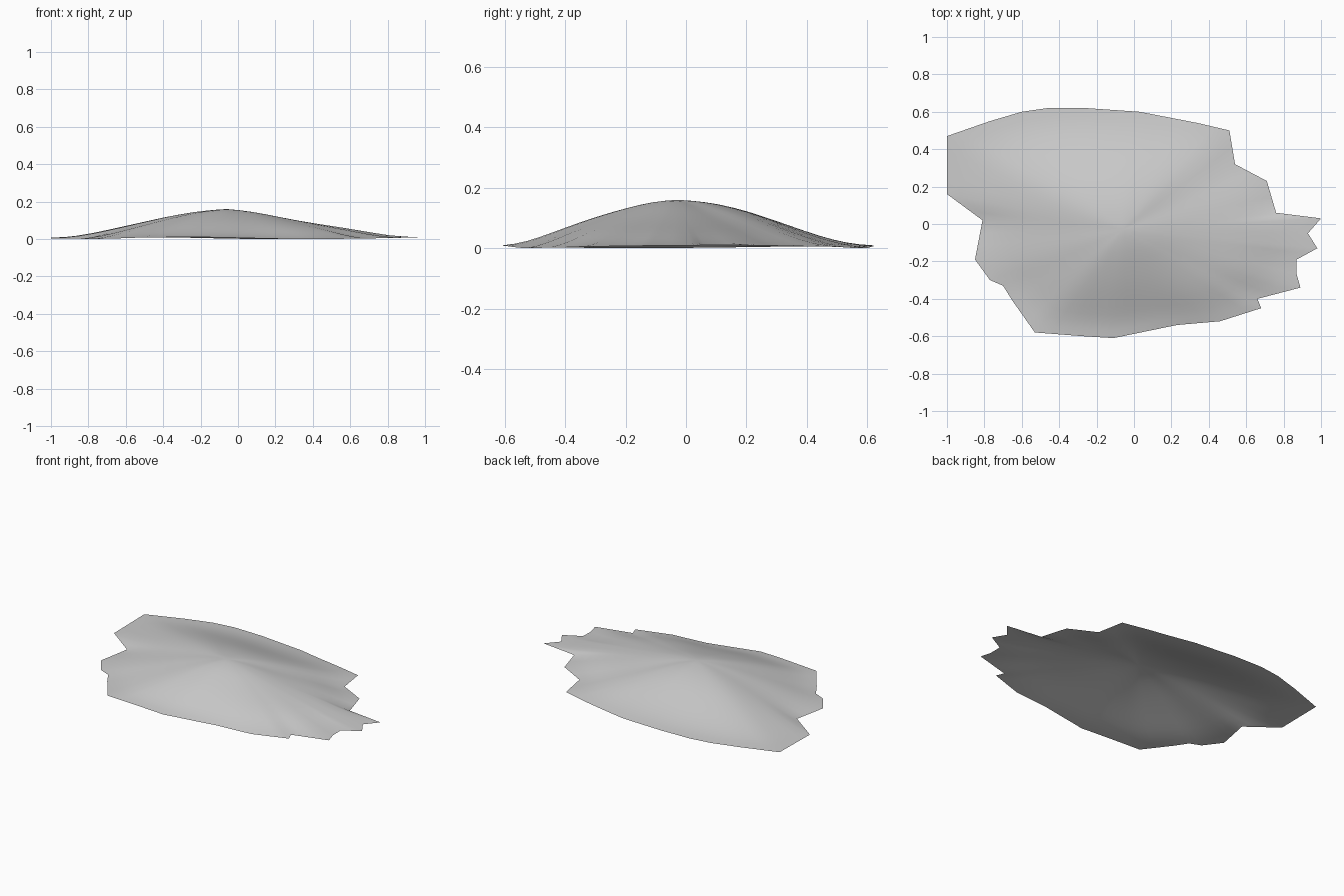
import bpy, bmesh, math
from mathutils import Vector

cube = bpy.data.objects.get("Cube")
if cube:
    bpy.data.objects.remove(cube, do_unlink=True)

# Ragged ground outline, counter-clockwise from the pointed end
OUTLINE = [(1, .03), (.76, .06), (.71, .23), (.54, .32), (.51, .5), (.34, .54),
           (.03, .6), (-.26, .62), (-.46, .62), (-.6, .6), (-.77, .55), (-1, .47),
           (-1, .16), (-.81, .02), (-.85, -.19), (-.77, -.3), (-.7, -.33),
           (-.65, -.41), (-.53, -.58), (-.27, -.6), (-.11, -.61), (.23, -.54),
           (.46, -.52), (.68, -.45), (.66, -.4), (.89, -.34), (.87, -.27),
           (.87, -.19), (.98, -.13), (.93, -.05)]
PEAK = Vector((-.06, -.03))
TOP = .16
RINGS = 14

# Height along the slope in four directions: +x, +y, -x, -y
STEPS = (0, .1, .2, .35, .5, .7, .85, 1)
SLOPES = ((.16, .153, .135, .105, .08, .053, .027, .006),
          (.16, .157, .148, .124, .09, .044, .02, .006),
          (.16, .155, .143, .118, .088, .05, .024, .006),
          (.16, .157, .146, .123, .097, .057, .028, .008))


def slope_height(profile, t):
    """Smooth interpolation along one slope."""
    t = min(max(t, 0), 1)
    i = next(k for k in range(len(STEPS) - 1) if t <= STEPS[k + 1])
    f = (t - STEPS[i]) / (STEPS[i + 1] - STEPS[i])
    return profile[i] + (profile[i + 1] - profile[i]) * f


def height(angle, t):
    """Blend of the two slopes on either side of an angle."""
    q = (angle / (math.pi / 2)) % 4
    i = int(q) % 4
    w = math.sin((q - int(q)) * math.pi / 2) ** 2
    return slope_height(SLOPES[i], t) * (1 - w) + slope_height(SLOPES[(i + 1) % 4], t) * w


# Outline split into short straight pieces
rim = []
for a, b in zip(OUTLINE, OUTLINE[1:] + OUTLINE[:1]):
    a, b = Vector(a), Vector(b)
    n = max(1, round((b - a).length / .08))
    rim += [a.lerp(b, k / n) - PEAK for k in range(n)]
polar = [(math.atan2(p.y, p.x), p.length) for p in rim]


def smooth_radius(angle):
    """Outline radius with the notches averaged out."""
    total = weight = 0
    for a, r in polar:
        d = (a - angle + math.pi) % math.tau - math.pi
        w = math.exp(-(d / .2) ** 2)
        total, weight = total + r * w, weight + w
    return total / weight


# Sheet of rings running from the summit to the rim
bm = bmesh.new()
summit = bm.verts.new((PEAK.x, PEAK.y, TOP))
rings = []
for j in range(1, RINGS + 1):
    t = j / RINGS
    ring = []
    for i, (angle, r) in enumerate(polar):
        even = smooth_radius(angle)
        mix = t ** 3
        radius = t * (even * (1 - mix) + r * mix)
        edge = .005 + .005 * math.sin(3 * angle + 1)
        h = height(angle, radius / even)
        fade = t ** 8
        z = h * (1 - fade) + edge * fade
        ring.append(bm.verts.new((PEAK.x + radius * math.cos(angle),
                                  PEAK.y + radius * math.sin(angle), z)))
    rings.append(ring)
count = len(polar)
for i in range(count):
    k = (i + 1) % count
    bm.faces.new((summit, rings[0][i], rings[0][k]))
    for inner, outer in zip(rings, rings[1:]):
        bm.faces.new((inner[i], outer[i], outer[k], inner[k]))

# Even out the slopes, leaving the rim and the summit in place
inside = [v for ring in rings[:-1] for v in ring]
for _ in range(3):
    bmesh.ops.smooth_vert(bm, verts=inside, factor=.5,
                          use_axis_x=False, use_axis_y=False, use_axis_z=True)
for f in bm.faces:
    f.smooth = True

mesh = bpy.data.meshes.new("ground_mound")
bm.to_mesh(mesh)
bm.free()
mound = bpy.data.objects.new("ground_mound", mesh)
bpy.context.collection.objects.link(mound)

grey = bpy.data.materials.new("light_grey")
grey.use_nodes = True
grey.diffuse_color = (.6, .6, .6, 1)
grey.node_tree.nodes["Principled BSDF"].inputs["Base Color"].default_value = (.6, .6, .6, 1)
mesh.materials.append(grey)
